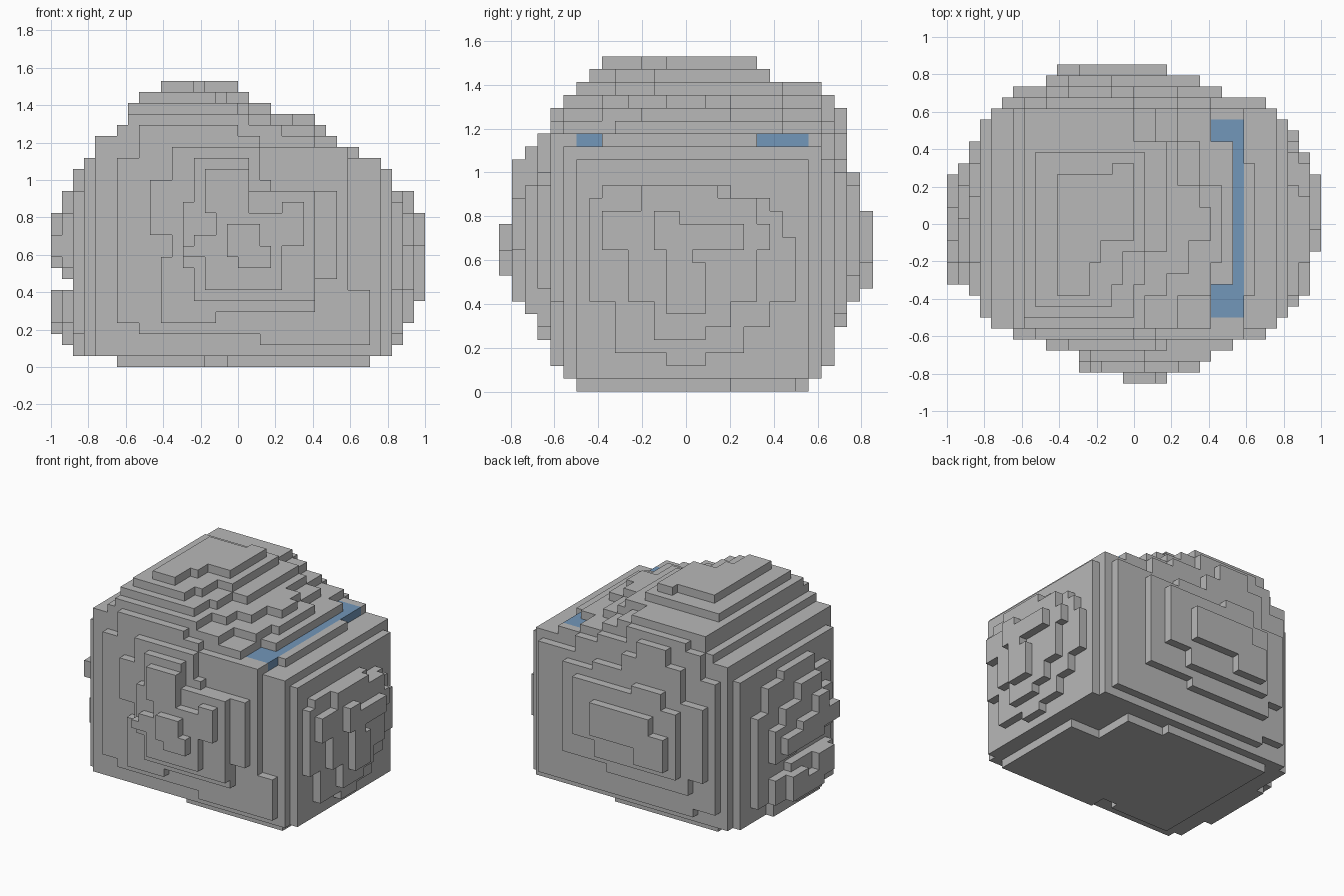
import bpy, bmesh
from mathutils import Vector

if "Cube" in bpy.data.objects:
    bpy.data.objects.remove(bpy.data.objects["Cube"])

U = 1 / 17  # block size


def material(name, rgb):
    m = bpy.data.materials.new(name)
    m.diffuse_color = (*rgb, 1)
    m.use_nodes = True
    m.node_tree.nodes["Principled BSDF"].inputs["Base Color"].default_value = m.diffuse_color
    return m


STONE = material("stone_grey", (0.48, 0.48, 0.48))
WATER = material("water_blue", (0.17, 0.31, 0.49))


def plate(name, axis, start, end, steps, mat=STONE):
    """Extrude a stair-stepped outline along an axis; steps alternates a, b."""
    a, b = steps[0::2], steps[1::2]
    outline = []
    for i in range(len(a)):
        outline += [(a[i], b[i]), (a[(i + 1) % len(a)], b[i])]

    def place(p, d):
        v = {"x": (d, p[0], p[1]), "y": (p[0], d, p[1]), "z": (p[0], p[1], d)}[axis]
        return Vector(v) * U

    bm = bmesh.new()
    face = bm.faces.new([bm.verts.new(place(p, start)) for p in outline])
    ext = bmesh.ops.extrude_face_region(bm, geom=[face])
    move = place((0, 0), end - start)
    bmesh.ops.translate(bm, vec=move,
                        verts=[g for g in ext["geom"] if isinstance(g, bmesh.types.BMVert)])
    bmesh.ops.recalc_face_normals(bm, faces=bm.faces[:])
    mesh = bpy.data.meshes.new(name)
    bm.to_mesh(mesh)
    bm.free()
    mesh.materials.append(mat)
    ob = bpy.data.objects.new(name, mesh)
    bpy.context.collection.objects.link(ob)
    return ob


# Solid middle and base slab
plate("boulder_core", "z", 1, 19, [-13, -9.5, 13, 10.5])
plate("base_slab", "z", 0, 1, [-11, -7.5, -3, -6.5, -1, -8.5, 12, 3.5, 8, 8.5, 3, 9.5])

# Top terraces, lowest first
plate("top_terrace_1", "z", 19, 20, [-13, -9.5, 10, -8.5, 7, -5.5, 9, 7.5, 7, 9.5, 10, 10.5])
plate("pool_bank", "z", 19, 20, [10, -6.5, 11, 5.5])
plate("water_pool", "z", 19, 20, [7, -8.5, 10, 9.5, 7, 7.5, 9, -5.5], WATER)
plate("top_terrace_2", "z", 20, 21, [-13, -9.5, 7, -5.5, 9, 7.5, 7, 10.5])
plate("top_terrace_3", "z", 21, 22,
      [-11, -9.5, 4, -6.5, 7, -3.5, 8, 3.5, 6, 7.5, 4, 10.5])
plate("top_terrace_4", "z", 22, 23,
      [-10, -9.5, 1, -6.5, 3, -4.5, 5, -1.5, 7, 1.5, 6, 3.5, 4, 7.5, 2, 10.5])
plate("top_terrace_5", "z", 23, 24,
      [-10, -8.5, 0, -5.5, 1, -2.5, 3, 7.5, 0, 10.5])
plate("top_terrace_6", "z", 24, 25, [-9, -7.5, -2, -5.5, -1, -2.5, 1, 6.5])
plate("top_terrace_7", "z", 25, 26, [-7, -6.5, -4, -3.5, -3, -1.5, 0, 5.5, -2, 4.5])

# Front ledges
plate("front_ledge_1", "y", -9.5, -10.5,
      [-11, 19, -9, 22, 0, 21, 2, 20, 10, 7, 12, 2, 2, 3, -9, 4])
plate("front_ledge_2", "y", -10.5, -11.5,
      [-8, 17, -6, 20, 2, 17, 3, 16, 9, 8, 7, 5, -2, 4, -7, 10, -6, 12])
plate("front_ledge_3", "y", -11.5, -12.5, [-5, 15, -4, 19, 1, 16, 7, 6, -4, 9])
plate("front_ledge_4", "y", -12.5, -13.5,
      [-3, 18, 1, 14, 4, 15, 6, 11, 4, 7, -3, 10, -5, 11, -4, 12, -2, 14])
plate("front_ledge_5", "y", -13.5, -14.5, [-1, 13, 2, 11, 3, 9, 0, 10])

# Back ledges
plate("back_ledge_1", "y", 10.5, 11.5,
      [-12, 19, -10, 22, -8, 23, 0, 21, 4, 20, 7, 18, 12, 2, -9, 3])
plate("back_ledge_2", "y", 11.5, 12.5,
      [-11, 16, -8, 20, -6, 22, -2, 20, 0, 18, 4, 17, 8, 6, 2, 5, -9, 7])
plate("back_ledge_3", "y", 12.5, 13.5, [-8, 15, -6, 17, -2, 16, 6, 9, 3, 7])
plate("back_ledge_4", "y", 13.5, 14.5, [-7, 12, -5, 14, 3, 10, -3, 8])

# Right ledges
plate("right_ledge_1", "x", 13, 14, [-8.5, 18, 9.5, 1])
plate("right_ledge_2", "x", 14, 15,
      [-7.5, 15, -6.5, 16, 3.5, 15, 6.5, 14, 7.5, 12, 8.5, 7, 6.5, 5, 4.5, 3,
       1.5, 2, -1.5, 3, -5.5, 7])
plate("right_ledge_3", "x", 15, 16,
      [-6.5, 14, -3.5, 16, 2.5, 15, 5.5, 13, 6.5, 11, 5.5, 7, 3.5, 5, 1.5, 4,
       -2.5, 7, -4.5, 11])
plate("right_ledge_4", "x", 16, 17, [-2.5, 14, -0.5, 13, 4.5, 11, 0.5, 10, 1.5, 6, -1.5, 11])

# Left ledges, splitting into an upper and a lower outcrop
plate("left_ledge_1", "x", -13, -14, [-8.5, 19, 9.5, 1])
plate("left_ledge_2", "x", -14, -15,
      [-6.5, 16, -3.5, 18, 2.5, 17, 5.5, 14, 7.5, 3, 4.5, 1, -4.5, 3])
plate("left_upper_ledge", "x", -15, -16,
      [-5.5, 14, -3.5, 16, 0.5, 14, 3.5, 12, 5.5, 8, 1.5, 9])
plate("left_upper_outcrop", "x", -16, -17,
      [-5.5, 12, -3.5, 14, -1.5, 12, 1.5, 11, 4.5, 9, -2.5, 10])
plate("left_lower_ledge", "x", -15, -16, [-5.5, 7, 2.5, 6, 5.5, 3, 1.5, 2, -3.5, 4])
plate("left_lower_outcrop", "x", -16, -17, [-4.5, 7, -1.5, 5, 0.5, 6, 3.5, 3, -2.5, 4])
